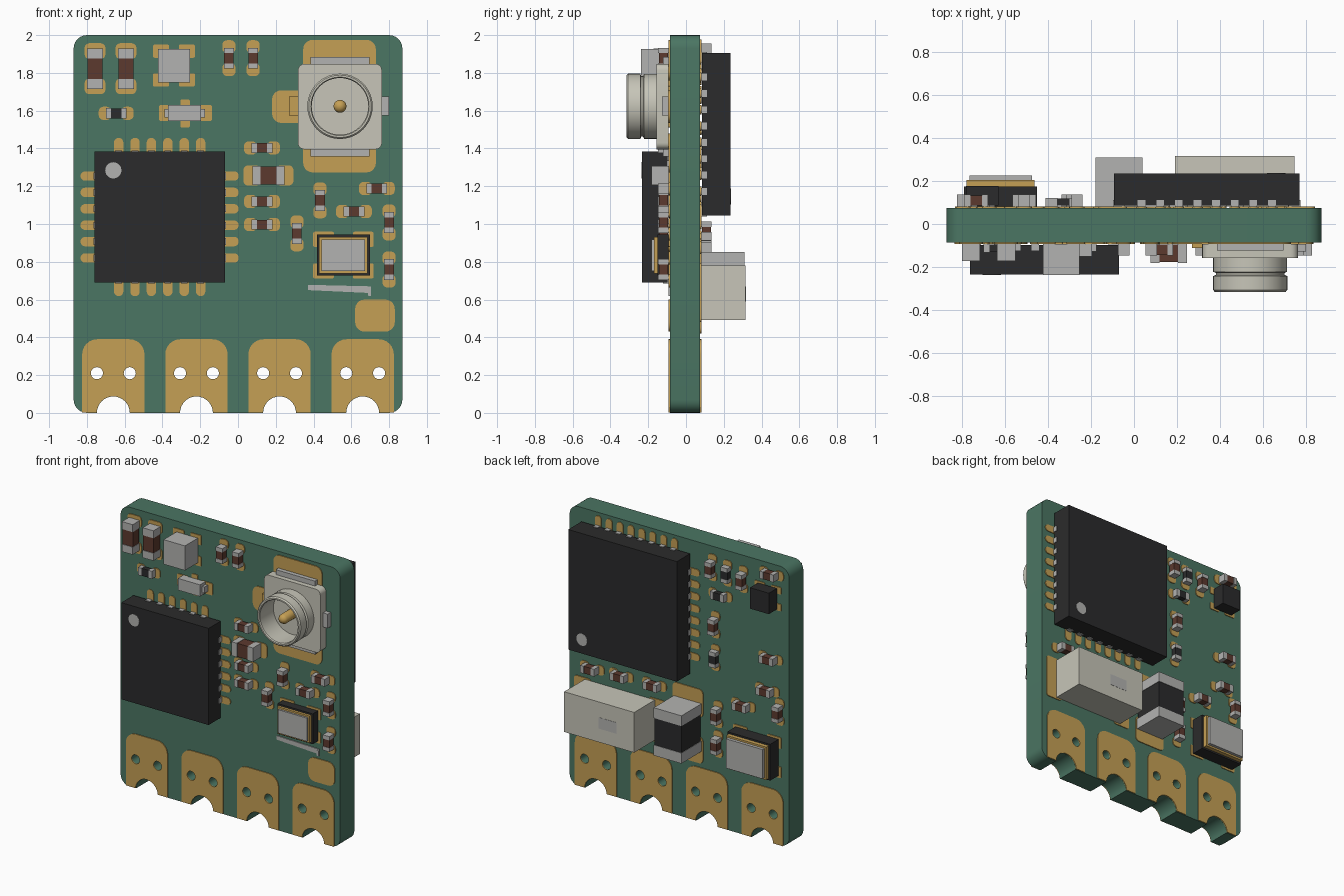
import bpy, bmesh, math

if "Cube" in bpy.data.objects:
    bpy.data.objects.remove(bpy.data.objects["Cube"])

def mat(name, *c):
    m = bpy.data.materials.new(name)
    m.diffuse_color = (*c, 1)
    m.use_nodes = True
    m.node_tree.nodes["Principled BSDF"].inputs["Base Color"].default_value = m.diffuse_color
    return m

GREEN = mat("board green", .07, .18, .125)
GOLD = mat("gold", .56, .35, .09)
BLACK = mat("black", .024, .024, .025)
SILVER = mat("silver", .45, .45, .44)
CREAM = mat("cream", .57, .56, .48)
BROWN = mat("brown", .107, .042, .028)
FRONT, BACK = -1, 1
SURF = {FRONT: -.092, BACK: .081}          # pad surface on each side
BOARD = {FRONT: -.086, BACK: .075}         # board surface on each side

def finish(name, me, m):
    me.materials.append(m)
    ob = bpy.data.objects.new(name, me)
    bpy.context.collection.objects.link(ob)
    bpy.ops.object.select_all(action='DESELECT')
    ob.select_set(True)
    bpy.context.view_layer.objects.active = ob
    bpy.ops.object.shade_smooth_by_angle(angle=math.radians(35))
    return ob

def arc(cx, cz, r, a0, a1, n):
    return [(cx + r * math.cos(math.radians(a0 + (a1 - a0) * i / n)),
             cz + r * math.sin(math.radians(a0 + (a1 - a0) * i / n))) for i in range(n + 1)]

def rr(x0, x1, z0, z1, r=.025):
    r = min(r, (x1 - x0) / 2.01, (z1 - z0) / 2.01)
    return (arc(x1 - r, z0 + r, r, -90, 0, 5) + arc(x1 - r, z1 - r, r, 0, 90, 5) +
            arc(x0 + r, z1 - r, r, 90, 180, 5) + arc(x0 + r, z0 + r, r, 180, 270, 5))

def plate(name, loops, y0, y1, m):
    """Filled outlines in x/z (inner loops are holes), thickened from y0 to y1."""
    cu = bpy.data.curves.new(name, 'CURVE')
    cu.dimensions, cu.fill_mode, cu.extrude = '2D', 'BOTH', abs(y1 - y0) / 2
    for pts in loops:
        sp = cu.splines.new('POLY')
        sp.points.add(len(pts) - 1)
        for p, (x, z) in zip(sp.points, pts):
            p.co = (x, z, 0, 1)
        sp.use_cyclic_u = True
    tmp = bpy.data.objects.new(name + "_outline", cu)
    bpy.context.collection.objects.link(tmp)
    dg = bpy.context.evaluated_depsgraph_get()
    me = bpy.data.meshes.new_from_object(tmp.evaluated_get(dg))
    bpy.data.objects.remove(tmp)
    bm = bmesh.new()
    bm.from_mesh(me)
    bmesh.ops.remove_doubles(bm, verts=bm.verts, dist=1e-5)
    for v in bm.verts:
        x, z, t = v.co
        v.co = (x, (y0 + y1) / 2 - t, z)
    bmesh.ops.recalc_face_normals(bm, faces=bm.faces)
    bm.to_mesh(me)
    bm.free()
    me.materials.clear()
    return finish(name, me, m)

def boxes(name, side, items, m):
    """Boxes as (x0, x1, z0, z1, h0, h1), h measured away from the pads."""
    bm = bmesh.new()
    for x0, x1, z0, z1, h0, h1 in items:
        for v in bmesh.ops.create_cube(bm, size=1)['verts']:
            v.co = (x0 + (v.co.x + .5) * (x1 - x0),
                    SURF[side] + side * (h0 + (v.co.y + .5) * (h1 - h0)),
                    z0 + (v.co.z + .5) * (z1 - z0))
    bmesh.ops.recalc_face_normals(bm, faces=bm.faces)
    me = bpy.data.meshes.new(name)
    bm.to_mesh(me)
    bm.free()
    return finish(name, me, m)

def lathe(name, prof, cx, cz, m, n=40):
    bm = bmesh.new()
    vs = [bm.verts.new((cx + r, y, cz)) for r, y in prof]
    es = [bm.edges.new(e) for e in zip(vs, vs[1:])]
    bmesh.ops.spin(bm, geom=vs + es, cent=(cx, 0, cz), axis=(0, 1, 0),
                   angle=math.tau, steps=n)
    bmesh.ops.remove_doubles(bm, verts=bm.verts, dist=1e-5)
    bmesh.ops.recalc_face_normals(bm, faces=bm.faces)
    me = bpy.data.meshes.new(name)
    bm.to_mesh(me)
    bm.free()
    return finish(name, me, m)

PADS = {FRONT: [], BACK: []}

def chips(name, side, spots, L, W, H, padL, padW, m):
    """Two-terminal chips at (x, z, 'h' or 'v'), with their pad pairs."""
    body, ends, t = [], [], L * .25
    for x, z, o in spots:
        def put(a0, a1, b):                # a along the chip, b half width
            return (x + a0, x + a1, z - b, z + b) if o == 'h' else (x - b, x + b, z + a0, z + a1)
        body.append((*put(-L / 2 + t, L / 2 - t, W / 2 * .96), .004, H * .95))
        for a, b in ((-L / 2, -L / 2 + t), (L / 2 - t, L / 2)):
            ends.append((*put(a, b, W / 2), 0, H))
        for a, b in ((-padL / 2, -L * .24), (L * .24, padL / 2)):
            PADS[side].append(rr(*put(a, b, padW / 2)))
    boxes(name + "_bodies", side, body, m)
    boxes(name + "_terminals", side, ends, SILVER)

def ic(name, side, cx, cz, half, H, n, pitch, dot):
    """Square leadless chip with pads and leads on four sides."""
    boxes(name, side, [(cx - half, cx + half, cz - half, cz + half, .005, H)], BLACK)
    leads = []
    for i in range(n):
        o = (i - (n - 1) / 2) * pitch
        for s in (-1, 1):
            a, b = sorted((s * (half - .06), s * (half + .073)))
            PADS[side] += [rr(cx + a, cx + b, cz + o - .025, cz + o + .025),
                           rr(cx + o - .025, cx + o + .025, cz + a, cz + b)]
            a, b = sorted((s * (half - .05), s * (half + .005)))
            leads += [(cx + a, cx + b, cz + o - .018, cz + o + .018, 0, .03),
                      (cx + o - .018, cx + o + .018, cz + a, cz + b, 0, .03)]
    boxes(name + "_leads", side, leads, SILVER)
    y = SURF[side] + side * H
    plate(name + "_dot", [arc(*dot, .043, 0, 345, 23)], y - .002, y + .002, SILVER)

def corner_pads(side, x0, x1, z0, z1, w, h):
    for a in (x0, x1 - w):
        for b in (z0, z1 - h):
            PADS[side].append(rr(a, a + w, b, b + h, .008))

def crystal(name, side, x0, x1, z0, z1, H):
    for part, i, h0, h1, m in (("_base", 0, 0, H * .65, BLACK), ("_rim", .012, H * .65, H * .85, GOLD),
                               ("_lid", .025, H * .85, H, SILVER)):
        boxes(name + part, side, [(x0 + i, x1 - i, z0 + i, z1 - i, h0, h1)], m)
    corner_pads(side, x0 - .02, x1 + .02, z0 - .015, z1 + .015, .11, .08)

# Board with edge notches and through holes
NOTCH = [-.66, -.22, .22, .66]
holes = [arc(c + d, .21, .032, 0, 345, 23) for c in NOTCH for d in (-.087, .087)]
outline = [p for c in NOTCH for p in arc(c, 0, .087, 180, 0, 16)]
outline += arc(.80, .07, .07, -90, 0, 6) + arc(.80, 1.93, .07, 0, 90, 6)
outline += arc(-.80, 1.93, .07, 90, 180, 6) + arc(-.80, .07, .07, 180, 270, 6)
plate("circuit_board", [outline] + holes, BOARD[FRONT], BOARD[BACK], GREEN)

# Edge pads on both sides
for side in PADS:
    for c in NOTCH:
        PADS[side].append([(c + .165, 0.003)] + arc(c + .085, .31, .08, 0, 90, 6) +
                          arc(c - .085, .31, .08, 90, 180, 6) +
                          [(c - .165, .003)] + arc(c, 0, .088, 178, 2, 16))
    PADS[side] += holes

# Front: chips and passives
ic("front_controller", FRONT, -.415, 1.037, .346, .142, 6, .0868, (-.66, 1.284))
chips("front_large_capacitor", FRONT, [(-.757, 1.822, 'v'), (-.593, 1.822, 'v')],
      .215, .085, .08, .27, .11, BROWN)
chips("front_medium_capacitor", FRONT, [(.161, 1.257, 'h')], .17, .1, .09, .265, .106, BROWN)
chips("front_small_capacitor", FRONT,
      [(-.048, 1.878, 'v'), (.08, 1.878, 'v'), (.127, 1.403, 'h'), (.127, 1.119, 'h'),
       (.127, .997, 'h'), (.434, 1.125, 'v'), (.312, .95, 'v'), (.8, 1.008, 'v'),
       (.8, .759, 'v'), (.735, 1.188, 'h'), (.614, 1.066, 'h')],
      .11, .053, .055, .19, .07, BROWN)
chips("front_resistor", FRONT, [(-.645, 1.586, 'h')], .11, .055, .04, .185, .07, BLACK)
boxes("front_filter_block", FRONT, [(-.423, -.254, 1.75, 1.926, 0, .146)], SILVER)
corner_pads(FRONT, -.45, -.228, 1.728, 1.95, .085, .07)
boxes("front_balun", FRONT, [(-.37, -.195, 1.546, 1.63, 0, .06), (-.39, -.36, 1.565, 1.61, 0, .035),
                             (-.2, -.175, 1.565, 1.61, 0, .035)], SILVER)
PADS[FRONT] += [rr(-.418, -.33, 1.545, 1.63, .01), rr(-.23, -.138, 1.545, 1.63, .01),
                rr(-.305, -.255, 1.51, 1.66, .01)]
crystal("front_crystal", FRONT, .418, .698, .727, .944, .09)
PADS[FRONT].append(rr(.62, .83, .43, .60, .05))
plate("pointer_mark", [[(.37, .65), (.692, .635), (.692, .62), (.705, .62), (.705, .67), (.37, .678)]],
      BOARD[FRONT], SURF[FRONT], SILVER)
plate("pointer_mark_end", [rr(.688, .705, .62, .66, .004)], BOARD[FRONT], SURF[FRONT] - .001, SILVER)

# Front: coaxial antenna socket
CX, CZ = .54, 1.623
PADS[FRONT] += [rr(.345, .73, 1.76, 1.975, .05), rr(.345, .73, 1.273, 1.48, .05),
                rr(.18, .38, 1.535, 1.708, .05)]
plate("socket_base", [rr(.317, .762, 1.395, 1.848, .035)], SURF[FRONT], -.157, CREAM)
boxes("socket_tabs", FRONT, [(.385, .695, 1.358, 1.40, 0, .03), (.385, .695, 1.84, 1.883, 0, .03),
                             (.75, .8, 1.575, 1.676, 0, .035)], SILVER)
boxes("socket_signal_tab", FRONT, [(.27, .33, 1.575, 1.676, 0, .02)], GOLD)
lathe("socket_barrel", [(.172, -.15), (.172, -.222), (.16, -.227), (.16, -.237), (.173, -.242),
                        (.173, -.306), (.165, -.315), (.155, -.315), (.15, -.308), (.15, -.15)],
      CX, CZ, CREAM)
lathe("socket_pin", [(.034, -.15), (.034, -.26), (.026, -.275), (.012, -.283), (0, -.285)],
      CX, CZ, GOLD, 20)

# Back: chips and passives
ic("back_radio_chip", BACK, .338, 1.475, .43, .154, 8, .0865, (.66, 1.145))
chips("back_small_capacitor", BACK,
      [(-.265, 1.85, 'v'), (-.51, 1.83, 'v'), (-.733, 1.93, 'h'), (-.289, 1.446, 'v'),
       (-.725, 1.324, 'h'), (-.7, 1.09, 'h'), (-.51, .93, 'h'), (-.797, .957, 'v'),
       (-.31, .81, 'v'), (-.31, .597, 'v'), (.688, .875, 'h'), (.457, .885, 'h'), (.195, .89, 'h')],
      .11, .053, .055, .19, .07, BROWN)
chips("back_resistor", BACK, [(-.384, 1.84, 'v'), (-.328, 1.67, 'h'), (-.289, 1.21, 'v')],
      .11, .055, .04, .185, .07, BLACK)
boxes("back_regulator", BACK, [(-.78, -.63, 1.69, 1.84, .004, .095)], BLACK)
corner_pads(BACK, -.81, -.60, 1.68, 1.85, .08, .05)
crystal("back_crystal", BACK, -.79, -.45, .5, .76, .145)

# Back: push button and power inductor
boxes("button_body", BACK, [(.28, .655, .492, .78, 0, .234)], CREAM)
boxes("button_ends", BACK, [(.19, .28, .492, .78, 0, .234), (.655, .745, .492, .78, 0, .234)], CREAM)
boxes("button_plunger", BACK, [(.33, .47, .59, .67, .2, .2355)], SILVER)
PADS[BACK] += [rr(.7, .83, .48, .79, .02), rr(.11, .24, .48, .79, .02)]
boxes("inductor_core", BACK, [(-.177, .037, .58, .78, .005, .225)], BLACK)
boxes("inductor_ends", BACK, [(-.18, .04, .51, .585, 0, .228), (-.18, .04, .778, .852, 0, .228)], SILVER)
PADS[BACK] += [rr(-.19, .05, .75, .95, .03), rr(-.19, .05, .42, .61, .03)]

# Gold pads, one sheet per side
plate("front_pads", PADS[FRONT], BOARD[FRONT], SURF[FRONT], GOLD)
plate("back_pads", PADS[BACK], BOARD[BACK], SURF[BACK], GOLD)
